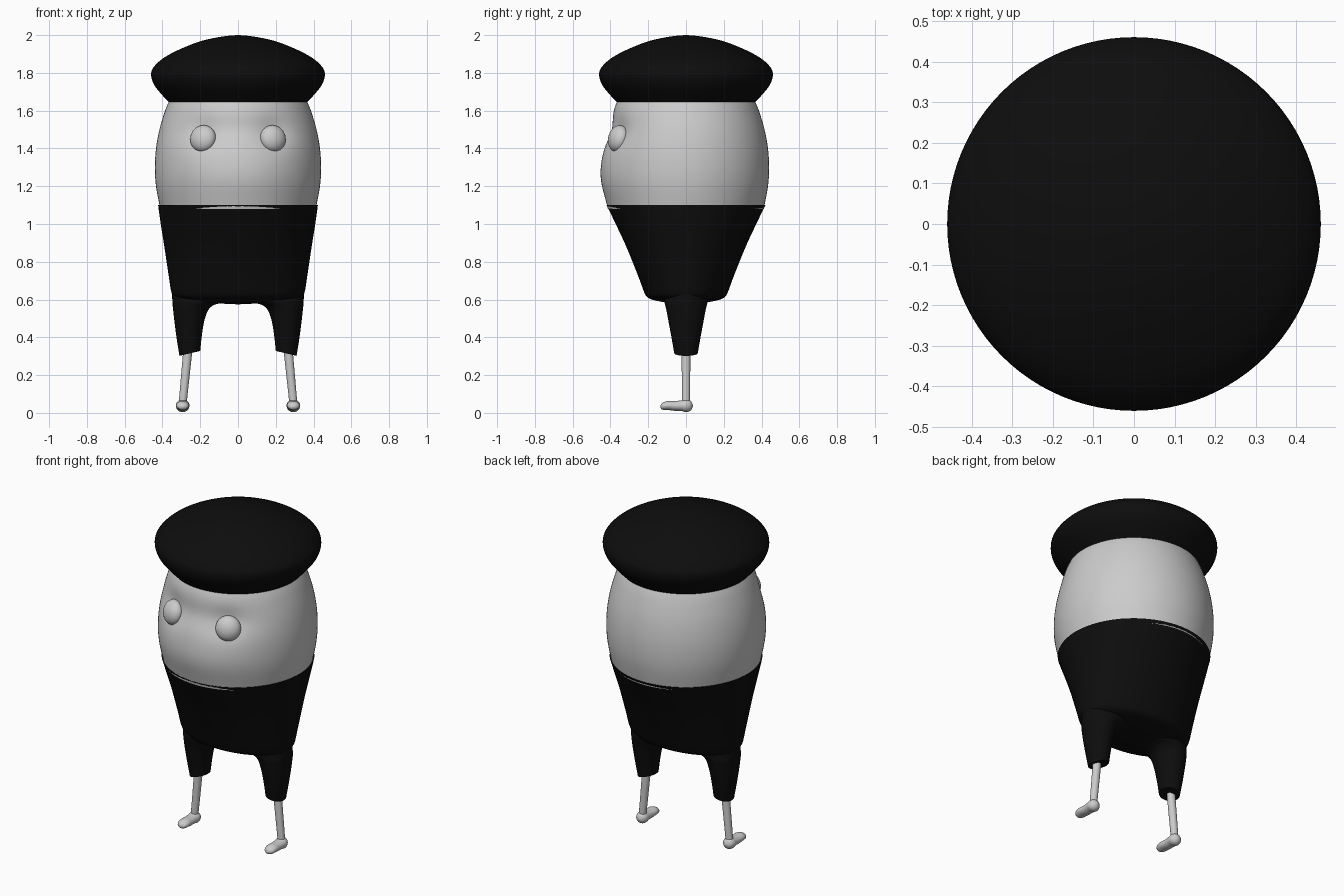
import bpy, bmesh
from math import sin, cos, pi, exp, radians

if "Cube" in bpy.data.objects:
    bpy.data.objects.remove(bpy.data.objects["Cube"])

black = bpy.data.materials.new("black_cloth")
black.diffuse_color = (0.004, 0.004, 0.004, 1)
black.use_nodes = True
black.node_tree.nodes["Principled BSDF"].inputs["Base Color"].default_value = black.diffuse_color


def spline(pts, steps=5):
    """Catmull-Rom through tuples of any length."""
    out = []
    for i in range(len(pts) - 1):
        p0, p1, p2 = pts[max(i - 1, 0)], pts[i], pts[i + 1]
        p3 = pts[min(i + 2, len(pts) - 1)]
        for k in range(steps):
            t = k / steps
            out.append(tuple(
                0.5 * (2 * b + (c - a) * t + (2 * a - 5 * b + 4 * c - d) * t * t
                       + (3 * b - a - 3 * c + d) * t ** 3)
                for a, b, c, d in zip(p0, p1, p2, p3)))
    return out + [tuple(pts[-1])]


def loft(name, rings, n=64, along_y=False, mirror=False, mat=None, shape=None):
    """Skin elliptical rings (cx, cy, cz, ra, rb, tilt) and cap both ends."""
    bm = bmesh.new()
    loops = []
    for cx, cy, cz, ra, rb, tilt in rings:
        loop = []
        for k in range(n):
            c, s = cos(2 * pi * k / n), sin(2 * pi * k / n)
            if along_y:
                co = (cx + ra * c, cy, cz + rb * s)
            else:
                co = (cx + ra * c, cy + rb * s, cz + tilt * c)
            loop.append(bm.verts.new(shape(*co) if shape else co))
        loops.append(loop)
    for a, b in zip(loops, loops[1:]):
        for k in range(n):
            j = (k + 1) % n
            bm.faces.new((a[k], a[j], b[j], b[k]))
    bm.faces.new(loops[0])
    bm.faces.new(loops[-1])
    bmesh.ops.recalc_face_normals(bm, faces=bm.faces)
    me = bpy.data.meshes.new(name)
    bm.to_mesh(me)
    bm.free()
    ob = bpy.data.objects.new(name, me)
    bpy.context.collection.objects.link(ob)
    if mirror:
        ob.modifiers.new("mirror", 'MIRROR').use_mirror_merge = False
    finish(ob, mat)
    return ob


def finish(ob, mat=None):
    if mat:
        ob.data.materials.append(mat)
    bpy.ops.object.select_all(action='DESELECT')
    ob.select_set(True)
    bpy.context.view_layer.objects.active = ob
    bpy.ops.object.shade_smooth_by_angle(angle=radians(40))


def axial(profile):
    return [(0, 0, z, rx, ry, 0) for z, rx, ry in profile]


# Face: flattened brow, eye sockets and a soft muzzle on the front
def face(x, y, z):
    if y < 0:
        front = (y / 0.44) ** 2
        y += 0.026 * front * exp(-((z - 1.50) / 0.08) ** 2)
        y -= 0.013 * front * exp(-((z - 1.25) / 0.12) ** 2)
        d2 = (abs(x) - 0.185) ** 2 + (z - 1.48) ** 2
        y += 0.02 * exp(-d2 / 0.007)
    return x, y, z


# Head and body
body = [(1.08, .412), (1.2, .434), (1.3, .44), (1.4, .434), (1.5, .416), (1.6, .386), (1.66, .36)]
loft("body", spline(axial([(z, r, r) for z, r in body]), 6), 96, shape=face)

# Hat
hat = [(1.645, .366), (1.69, .408), (1.74, .446), (1.79, .46), (1.83, .447), (1.88, .393),
       (1.93, .297), (1.97, .19), (1.993, .08), (2.0, .004)]
loft("hat", spline(axial([(z, r, r) for z, r in hat]), 4), 96, mat=black)

# Trousers: upper part, then the two legs
upper = [(1.1, .423, .42), (1.0, .409, .372), (.9, .393, .325), (.8, .378, .283), (.7, .363, .244),
         (.64, .353, .222), (.615, .338, .207), (.6, .3, .18), (.585, .2, .11), (.575, .01, .01)]
loft("trousers", spline(axial(upper), 4), mat=black)

# z, inner x, outer x, half depth, hem tilt
legs = [(.315, .2, .31, .062, -.013), (.4, .192, .325, .077, -.004), (.48, .18, .336, .092, 0),
        (.54, .16, .343, .103, 0), (.57, .13, .346, .11, 0), (.6, .06, .348, .115, 0), (.7, .04, .35, .115, 0)]
loft("trouser_leg", spline([((a + b) / 2, 0, z, (b - a) / 2, d, t) for z, a, b, d, t in legs], 4),
     40, mirror=True, mat=black)

# Shins and feet
loft("shin", [(.294, 0, .04, .021, .021, 0), (.259, 0, .4, .025, .024, 0)], 24, mirror=True)
foot = [(.036, .038, .003, .003), (.03, .038, .019, .019), (.018, .038, .03, .03), (0, .038, .036, .034),
        (-.025, .038, .034, .028), (-.06, .037, .033, .026), (-.095, .039, .035, .024),
        (-.12, .036, .029, .02), (-.131, .034, .018, .013), (-.136, .033, .003, .003)]
loft("foot", spline([(.293, y, z, a, b, 0) for y, z, a, b in foot], 3), 24, along_y=True, mirror=True)

# Eyes
for side, name in ((1, "eye_left"), (-1, "eye_right")):
    bpy.ops.mesh.primitive_uv_sphere_add(segments=40, ring_count=24, radius=1,
                                         location=(side * .185, -.358, 1.452),
                                         rotation=(radians(-13), 0, side * radians(25)))
    eye = bpy.context.object
    eye.name = name
    eye.scale = (.071, .05, .072)
    finish(eye)
